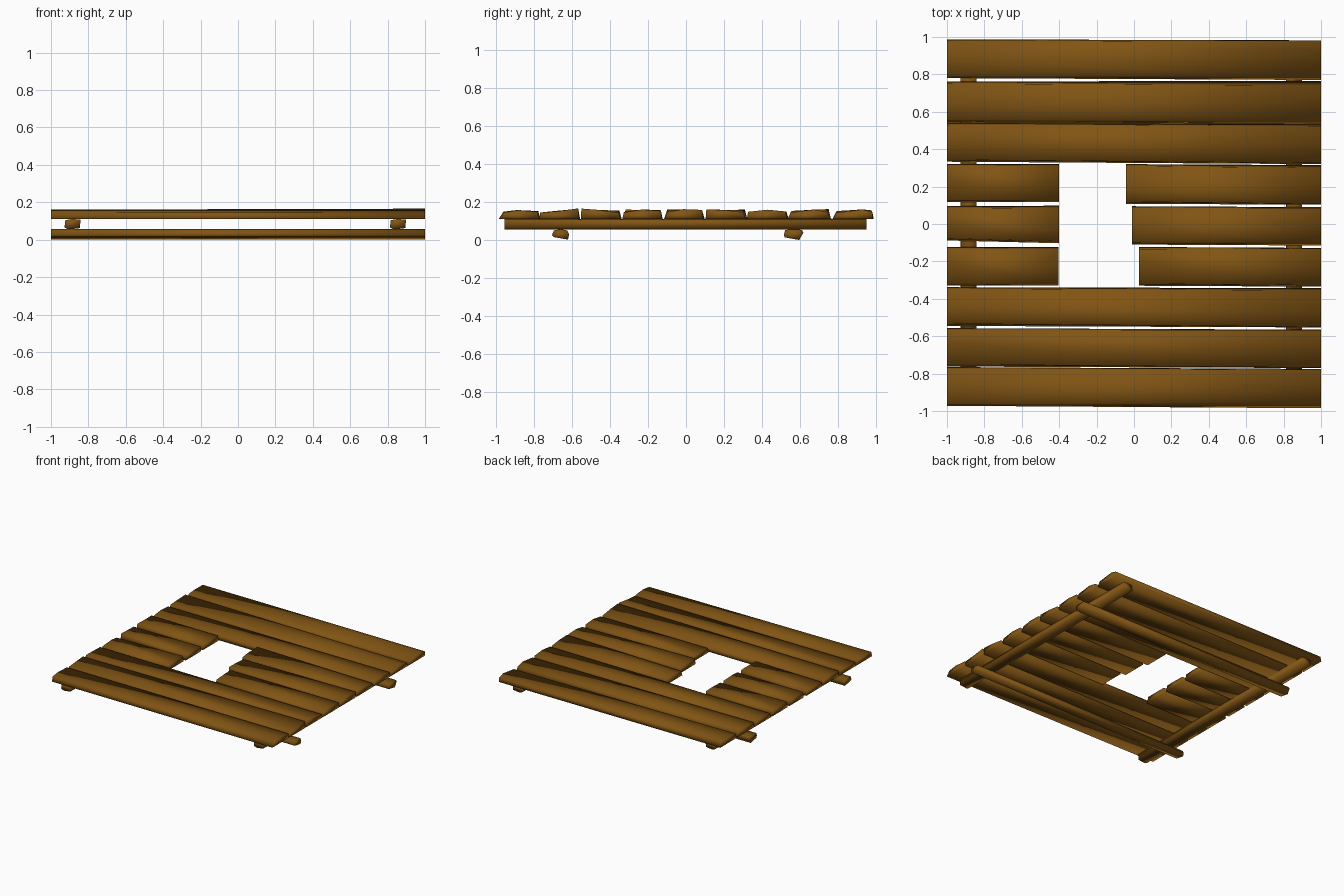
import bpy, bmesh, random

random.seed(4)
wood = bpy.data.materials.new("brown_wood")
wood.diffuse_color = (0.22, 0.09, 0.007, 1)


def loft(name, sections):
    """Skin a closed timber through rings of 3D points, smooth shaded."""
    bm = bmesh.new()
    rings = [[bm.verts.new(p) for p in s] for s in sections]
    n = len(rings[0])
    for a, b in zip(rings, rings[1:]):
        for i in range(n):
            j = (i + 1) % n
            bm.faces.new((a[i], a[j], b[j], b[i]))
    bm.faces.new(rings[0])
    bm.faces.new(rings[-1])
    bmesh.ops.recalc_face_normals(bm, faces=bm.faces)
    for f in bm.faces:
        f.smooth = True
    me = bpy.data.meshes.new(name)
    bm.to_mesh(me)
    bm.free()
    me.materials.append(wood)
    ob = bpy.data.objects.new(name, me)
    bpy.context.collection.objects.link(ob)
    return ob


def plank_end(x, y0, y1, zl, zm, zr, mid=0.5, inl=0.012, inr=0.012):
    """Irregular five-sided plank section: flat below, ridged on top."""
    return [(x, y0, 0.11), (x, y1, 0.11), (x, y1 - inr, zr),
            (x, y0 + (y1 - y0) * mid, zm), (x, y0 + inl, zl)]


def plank(name, x0, x1, left, right):
    loft(name, [plank_end(x0, *left), plank_end(x1, *right)])


def rough(y0, y1):
    """Left end section with a small random ridge."""
    z = [random.uniform(0.145, 0.162) for _ in range(3)]
    return (y0, y1, z[0], max(z[1], 0.157), z[2], random.uniform(0.35, 0.65))


# Right end sections, front to back: y0, y1, three top heights, ridge place, insets
right_ends = [
    (-0.985, -0.775, 0.146, 0.157, 0.148, 0.50, 0.03, 0.005),
    (-0.770, -0.565, 0.144, 0.151, 0.166, 0.45, 0.002, 0.002),
    (-0.553, -0.343, 0.165, 0.158, 0.143, 0.45, 0.003, 0.012),
    (-0.335, -0.128, 0.145, 0.160, 0.153, 0.50, 0.008, 0.003),
    (-0.115, 0.090, 0.148, 0.162, 0.158, 0.50, 0.020, 0.005),
    (0.103, 0.315, 0.161, 0.157, 0.146, 0.50, 0.004, 0.015),
    (0.320, 0.533, 0.148, 0.159, 0.150, 0.50, 0.006, 0.010),
    (0.535, 0.765, 0.145, 0.160, 0.147, 0.60, 0.015, 0.025),
    (0.770, 0.982, 0.143, 0.161, 0.146, 0.75, 0.022, 0.002),
]
left_spans = [(-0.972, -0.765), (-0.762, -0.557), (-0.545, -0.338),
              (-0.330, -0.123), (-0.088, 0.095), (0.118, 0.322),
              (0.333, 0.540), (0.545, 0.762), (0.780, 0.987)]
# Broken planks around the hole: inner x of the left and right stubs
gaps = {3: (-0.405, 0.028), 4: (-0.40, -0.01), 5: (-0.40, -0.042)}

for i, (r, l) in enumerate(zip(right_ends, left_spans)):
    left = rough(*l)
    if i in gaps:
        gl, gr = gaps[i]
        inner = (-0.103, 0.098) if i == 4 else l
        plank(f"short_plank_left_{i + 1}", -1, gl, left, rough(*inner))
        plank(f"short_plank_right_{i + 1}", gr, 1, rough(r[0] + 0.005, r[1] + 0.005), r)
    else:
        plank(f"long_plank_{i + 1}", -1, 1, left, r)

# Upper cross beams running front to back
for name, x in (("left_joist", -0.885), ("right_joist", 0.855)):
    ring = [(-0.043, 0.065), (-0.02, 0.055), (0.04, 0.062),
            (0.043, 0.107), (0.0, 0.111), (-0.038, 0.105)]
    loft(name, [[(x + a, y, z) for a, z in ring] for y in (-0.955, 0.95)])

# Lower bearers running left to right
bearers = {
    "front_bearer": [(-0.695, 0.015), (-0.62, 0.002), (-0.615, 0.03),
                     (-0.625, 0.05), (-0.66, 0.057), (-0.695, 0.05), (-0.705, 0.025)],
    "back_bearer": [(0.518, 0.014), (0.595, 0.0), (0.617, 0.038),
                    (0.61, 0.053), (0.565, 0.056), (0.522, 0.053), (0.515, 0.03)],
}
for name, ring in bearers.items():
    loft(name, [[(x, y, z) for y, z in ring] for x in (-1, 1)])
